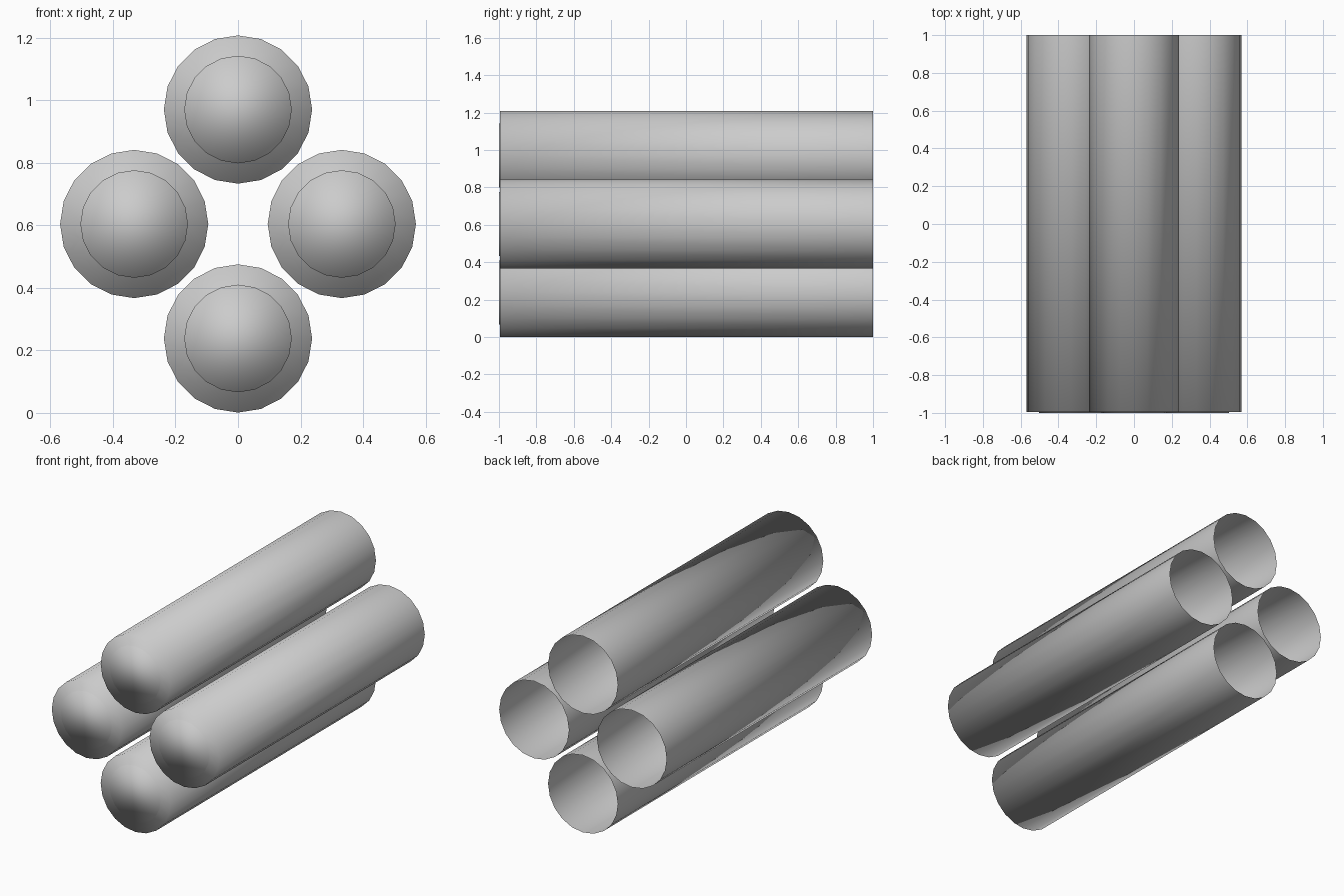
import bpy, bmesh, math

if "Cube" in bpy.data.objects:
    bpy.data.objects.remove(bpy.data.objects["Cube"])

SIDES = 20
# (radius, y) profile from the open rear rim to the raised front cap
PROFILE = [(0.237, 1.0), (0.237, -0.994), (0.172, -0.994), (0.172, -1.0)]


def make_tube(name, x, z):
    bm = bmesh.new()
    rings = []
    for radius, y in PROFILE:
        ring = []
        for i in range(SIDES):
            a = 2 * math.pi * i / SIDES
            ring.append(bm.verts.new((radius * math.cos(a), y, radius * math.sin(a))))
        rings.append(ring)
    # wall, front lip and cap rim
    for r0, r1 in zip(rings, rings[1:]):
        for i in range(SIDES):
            j = (i + 1) % SIDES
            bm.faces.new((r0[i], r0[j], r1[j], r1[i]))
    # front cap; the rear stays open
    bm.faces.new(rings[-1])
    bmesh.ops.recalc_face_normals(bm, faces=bm.faces)
    # make sure the cap faces forward
    bm.faces.ensure_lookup_table()
    bm.normal_update()
    if bm.faces[-1].normal.y > 0:
        bmesh.ops.reverse_faces(bm, faces=bm.faces)
    for f in bm.faces:
        f.smooth = True
    mesh = bpy.data.meshes.new(name)
    bm.to_mesh(mesh)
    bm.free()
    obj = bpy.data.objects.new(name, mesh)
    obj.location = (x, 0, z)
    bpy.context.collection.objects.link(obj)


# four tubes in a diamond
for name, x, z in [("bottom_tube", 0, 0.238), ("top_tube", 0, 0.97),
                   ("left_tube", -0.332, 0.604), ("right_tube", 0.332, 0.604)]:
    make_tube(name, x, z)
